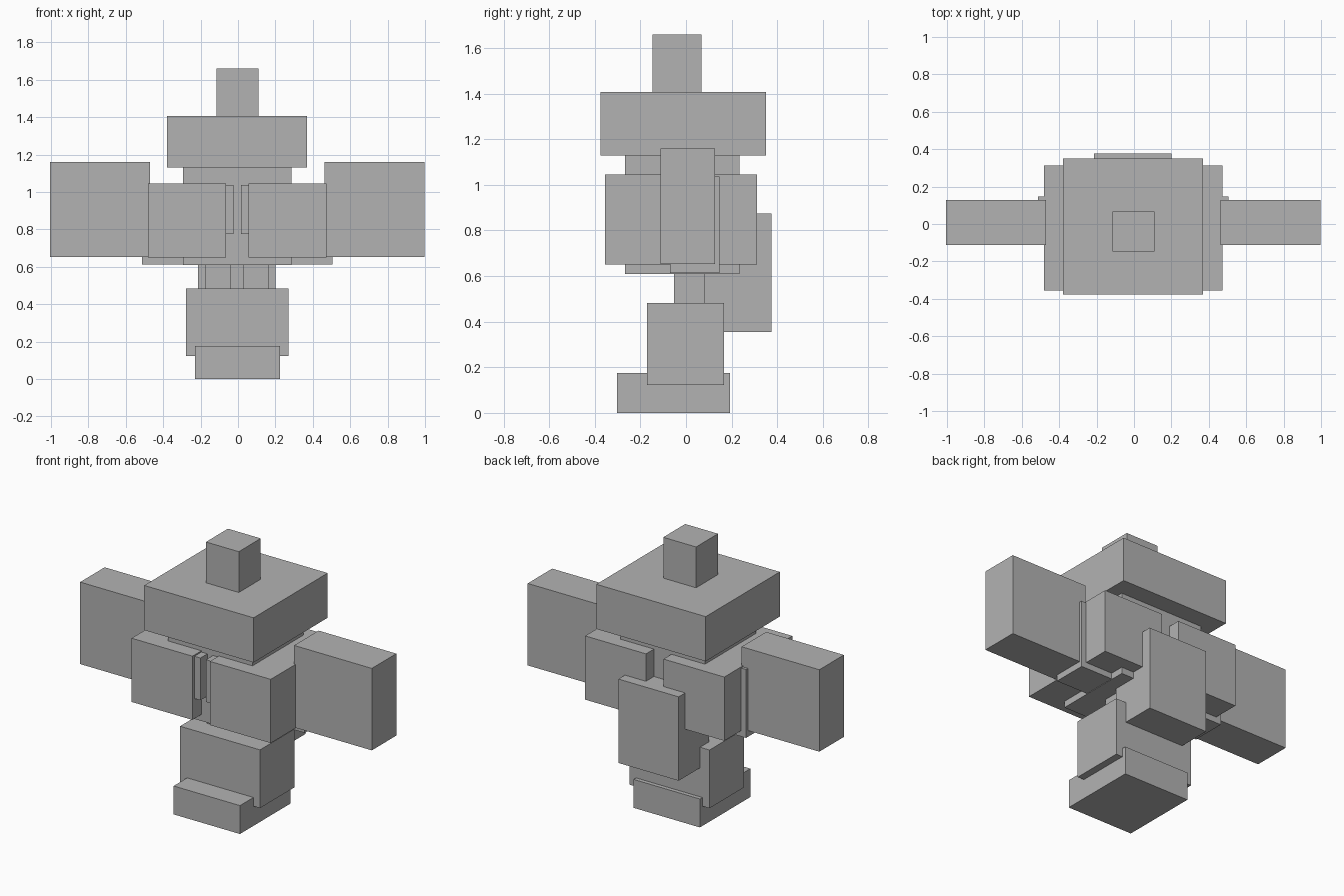
import bpy
import bmesh
from mathutils import Vector

cube = bpy.data.objects.get("Cube")
if cube:
    bpy.data.objects.remove(cube, do_unlink=True)

# Single plain grey for every block
grey = bpy.data.materials.new("plain_grey")
grey.use_nodes = True
colour = (0.45, 0.45, 0.45, 1)
grey.diffuse_color = colour
grey.node_tree.nodes["Principled BSDF"].inputs["Base Color"].default_value = colour


def block(name, xs, ys, zs):
    """Flat shaded box spanning the given ranges."""
    low, high = (Vector(corner) for corner in zip(xs, ys, zs))
    bm = bmesh.new()
    bmesh.ops.create_cube(bm, size=1)
    bmesh.ops.scale(bm, vec=high - low, verts=bm.verts)
    mesh = bpy.data.meshes.new(name)
    bm.to_mesh(mesh)
    bm.free()
    mesh.materials.append(grey)
    obj = bpy.data.objects.new(name, mesh)
    obj.location = (low + high) / 2
    bpy.context.collection.objects.link(obj)
    return obj


def block_pair(name, inner, outer, ys, zs):
    """Left and right boxes mirrored about the body's slightly offset middle."""
    middle = -0.004
    block("left_" + name, (middle + inner, middle + outer), ys, zs)
    block("right_" + name, (middle - outer, middle - inner), ys, zs)


# Central column, from the ground up
block("foot", (-0.23, 0.225), (-0.302, 0.192), (0, 0.176))
block("lower_body", (-0.278, 0.27), (-0.17, 0.167), (0.122, 0.483))
block("torso", (-0.294, 0.286), (-0.267, 0.234), (0.61, 1.132))
block("head", (-0.38, 0.37), (-0.376, 0.35), (1.13, 1.407))
block("top_knob", (-0.116, 0.109), (-0.148, 0.067), (1.407, 1.66))

# Pack on the back
block("back_pack", (-0.213, 0.2), (0.08, 0.376), (0.355, 0.875))

# Paired blocks
block_pair("leg", 0.034, 0.171, (-0.052, 0.09), (0.45, 0.64))
block_pair("side_block", 0.06, 0.477, (-0.355, 0.312), (0.65, 1.045))
block_pair("chest_plate", 0.019, 0.2, (-0.335, -0.2), (0.775, 1.037))
block_pair("shoulder_joint", 0.25, 0.51, (-0.07, 0.146), (0.613, 1.037))
block_pair("arm", 0.467, 1.0, (-0.112, 0.128), (0.652, 1.16))
